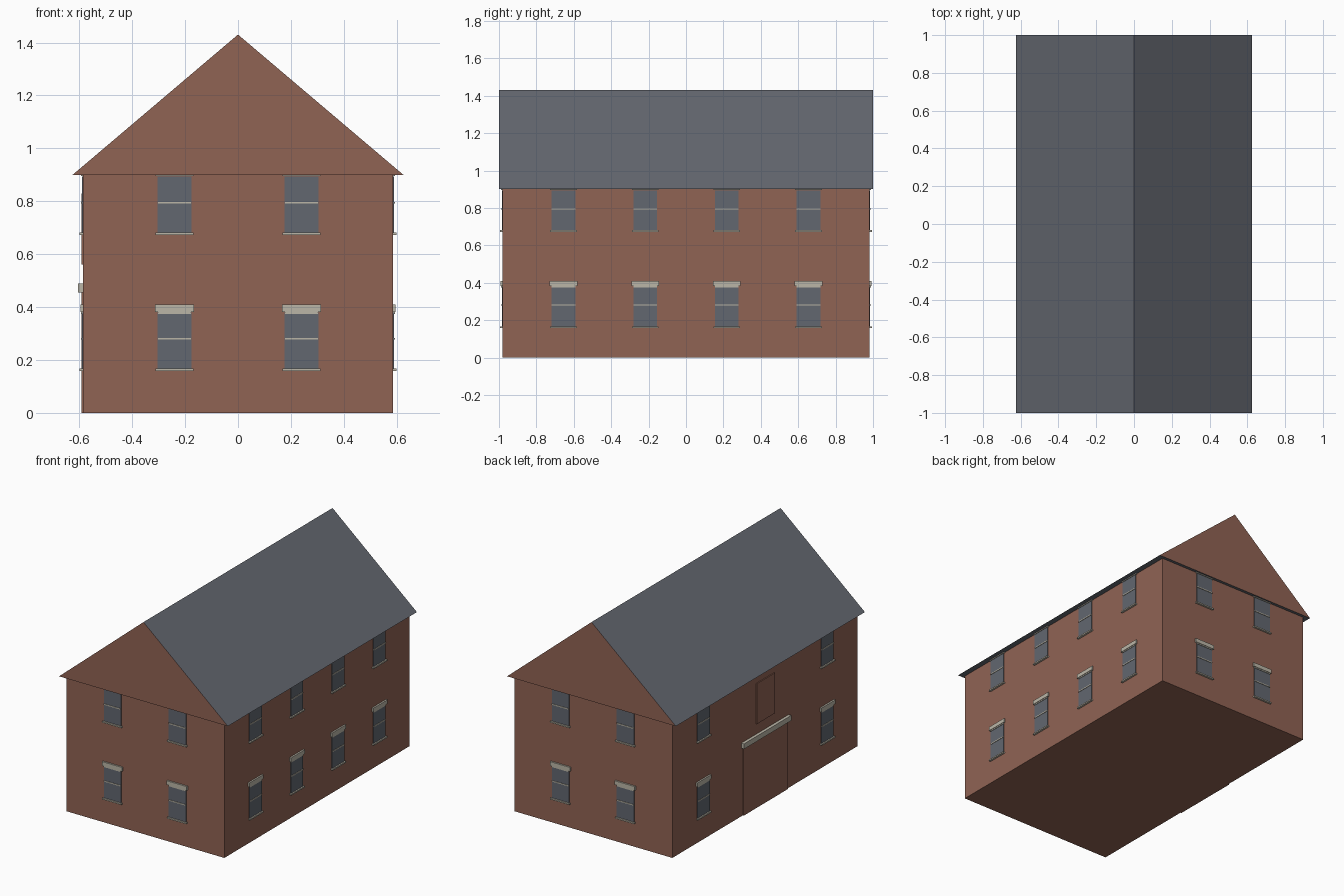
import bpy
import math
from mathutils import Matrix, Vector

if "Cube" in bpy.data.objects:
    bpy.data.objects.remove(bpy.data.objects["Cube"], do_unlink=True)


def material(name, r, g, b):
    m = bpy.data.materials.new(name)
    m.use_nodes = True
    m.diffuse_color = (r, g, b, 1)
    m.node_tree.nodes["Principled BSDF"].inputs["Base Color"].default_value = (r, g, b, 1)
    return m


brick = material("brick", 0.28, 0.125, 0.088)
slate = material("slate", 0.127, 0.138, 0.162)
glass = material("window_glass", 0.122, 0.135, 0.16)
stone = material("pale_stone", 0.50, 0.47, 0.39)

HALF_X, HALF_Y, EAVE, RIDGE = 0.585, 0.98, 0.9, 1.43
ROOF_X, ROOF_Y = 0.625, 1.0


def mesh_object(name, verts, faces, mats):
    me = bpy.data.meshes.new(name)
    me.from_pydata(verts, [], faces)
    for m in mats:
        me.materials.append(m)
    ob = bpy.data.objects.new(name, me)
    bpy.context.collection.objects.link(ob)
    return ob


BOX_FACES = [(0, 1, 3, 2), (4, 6, 7, 5), (0, 4, 5, 1),
             (2, 3, 7, 6), (0, 2, 6, 4), (1, 5, 7, 3)]


def box(name, lo, hi, mat, frame=Matrix()):
    verts = [frame @ Vector((x, y, z)) for x in (lo[0], hi[0])
             for y in (lo[1], hi[1]) for z in (lo[2], hi[2])]
    return mesh_object(name, verts, BOX_FACES, [mat])


def wall_frame(angle, distance):
    """Local x runs along the wall, local -y points out of it."""
    return Matrix.Rotation(angle, 4, "Z") @ Matrix.Translation((0, -distance, 0))


def wall_box(name, frame, x, half, z0, z1, out, mat):
    box(name, (x - half, -out, z0), (x + half, 0.004, z1), mat, frame)


def window(frame, side, x, z, upper):
    """Sash window with its sill at height z."""
    name = side + ("_upper" if upper else "_lower")
    wall_box(name + "_glass", frame, x, 0.064, z, z + 0.218, 0.005, glass)
    wall_box(name + "_sill", frame, x, 0.071, z - 0.004, z + 0.005, 0.014, stone)
    wall_box(name + "_sash_bar", frame, x, 0.063, z + 0.115, z + 0.122, 0.008, stone)
    if upper:
        wall_box(name + "_head", frame, x, 0.071, z + 0.219, EAVE, 0.009, stone)
    else:
        wall_box(name + "_top_rail", frame, x, 0.063, z + 0.212, z + 0.222, 0.008, stone)
        wall_box(name + "_lintel", frame, x, 0.074, z + 0.22, z + 0.247, 0.011, stone)


# Main body
box("brick_walls", (-HALF_X, -HALF_Y, 0), (HALF_X, HALF_Y, EAVE), brick)

# Roof prism: slate slopes and soffit, brick gables
roof_verts = [(x, y, z) for y in (-ROOF_Y, ROOF_Y)
              for x, z in ((-ROOF_X, EAVE), (ROOF_X, EAVE), (0, RIDGE))]
roof = mesh_object("gable_roof", roof_verts,
                   [(0, 1, 2), (3, 5, 4), (0, 3, 4, 1), (1, 4, 5, 2), (0, 2, 5, 3)],
                   [slate, brick])
for p in roof.data.polygons:
    p.material_index = 1 if abs(p.normal.y) > 0.9 else 0

# Windows on each wall
walls = {
    "front": (0, HALF_Y, (-0.24, 0.24)),
    "back": (math.pi, HALF_Y, (-0.24, 0.24)),
    "left": (math.pi / 2, HALF_X, (-0.655, -0.218, 0.218, 0.655)),
    "right": (-math.pi / 2, HALF_X, (-0.655, 0.655)),
}
for side, (angle, distance, columns) in walls.items():
    frame = wall_frame(angle, distance)
    for x in columns:
        window(frame, side + "_window", x, 0.162, False)
        window(frame, side + "_window", x, 0.676, True)

# Barn door, its lintel and the loft hatch
door_wall = wall_frame(-math.pi / 2, HALF_X)
wall_box("barn_door", door_wall, 0, 0.235, 0, 0.46, 0.007, brick)
wall_box("barn_door_lintel", door_wall, 0, 0.25, 0.455, 0.49, 0.02, stone)
wall_box("loft_hatch", door_wall, 0, 0.095, 0.56, 0.83, 0.007, brick)
